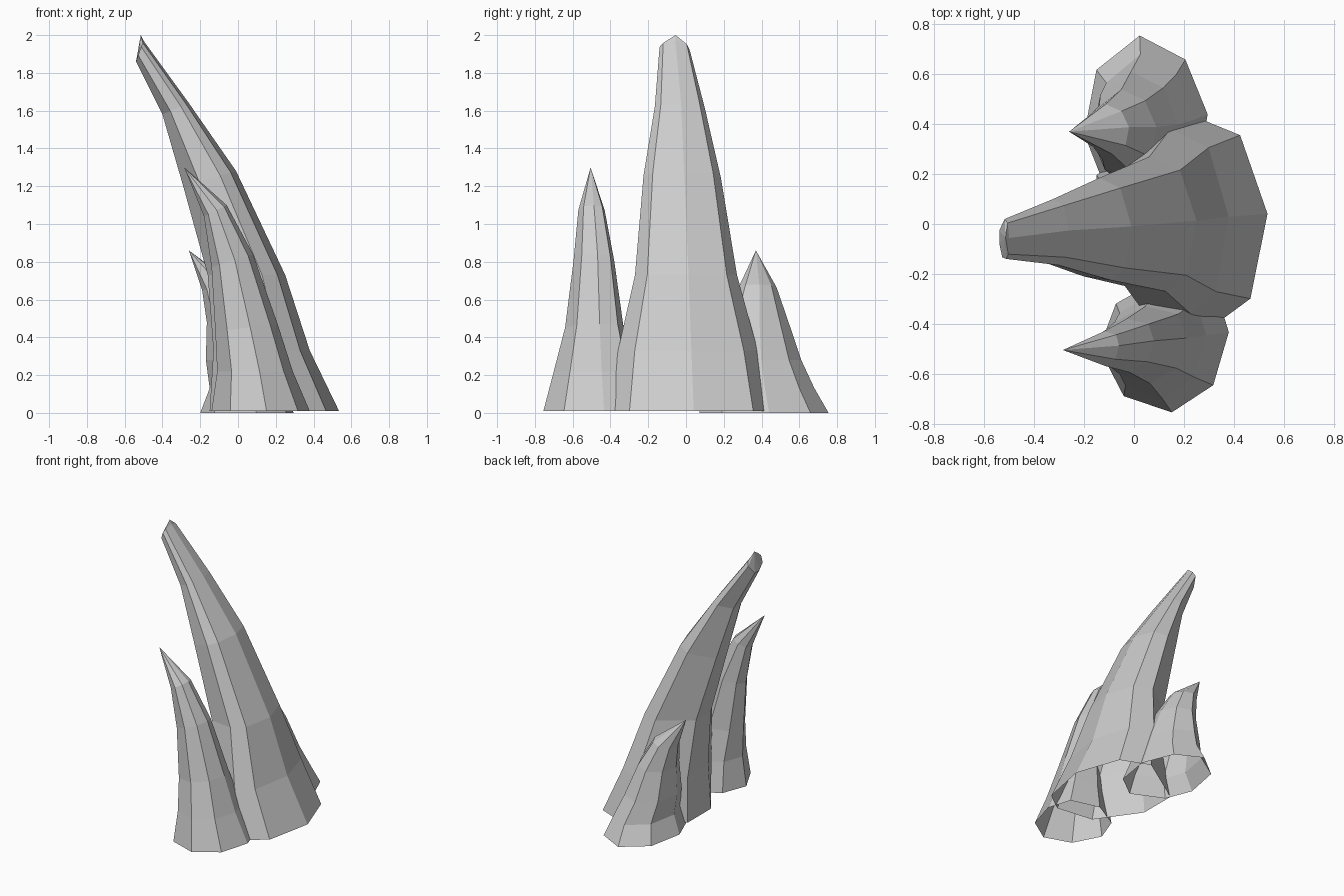
import bpy
import bmesh

# Remove the default object
default = bpy.data.objects.get("Cube")
if default:
    bpy.data.objects.remove(default, do_unlink=True)

# One flat stone colour for every spike
stone = bpy.data.materials.new("stone_grey")
stone.use_nodes = True
grey = (0.6, 0.6, 0.6, 1.0)
stone.diffuse_color = grey
stone.node_tree.nodes["Principled BSDF"].inputs["Base Color"].default_value = grey

# Eight-sided cross-sections: u runs from the inner side (0) to the outer
# side (1), v runs across the width from -1 to 1
TALL_SECTION = [(1, .05), (.9, -.76), (.7, -1), (.3, -.92),
                (0, -.22), (0, .42), (.54, 1), (.84, .8)]
FRONT_SECTION = [(1, .18), (.88, -.6), (.56, -1), (.19, -.76),
                 (0, -.06), (.13, .6), (.5, 1), (.9, .8)]
BACK_SECTION = [(1, .08), (.92, -.65), (.6, -1), (.15, -.7),
                (0, -.15), (.1, .6), (.45, 1), (.82, .72)]


def build_spike(name, section, rings, tip):
    """Skin a section along rings of (x_in, z_in, x_out, z_out, y_min, y_max)."""
    bm = bmesh.new()
    loops = []
    for x_in, z_in, x_out, z_out, y_min, y_max in rings:
        loop = []
        for u, v in section:
            x = x_in + (x_out - x_in) * u
            y = (y_min + y_max) / 2 + v * (y_max - y_min) / 2
            z = z_in + (z_out - z_in) * u
            loop.append(bm.verts.new((x, y, z)))
        loops.append(loop)

    # Side walls between neighbouring rings, then a fan to the tip;
    # the foot stays open
    count = len(section)
    for lower, upper in zip(loops, loops[1:]):
        for i in range(count):
            j = (i + 1) % count
            bm.faces.new((lower[j], lower[i], upper[i], upper[j]))
    end = loops[-1]
    point = bm.verts.new(tip)
    for i in range(count):
        bm.faces.new((end[(i + 1) % count], end[i], point))

    mesh = bpy.data.meshes.new(name)
    bm.to_mesh(mesh)
    bm.free()
    mesh.materials.append(stone)
    spike = bpy.data.objects.new(name, mesh)
    bpy.context.collection.objects.link(spike)


# Tall leaning middle spike with a blunt end
build_spike("tall_spike", TALL_SECTION, [
    (-.15, .01, .535, .01, -.4, .44),
    (-.13, .33, .38, .33, -.36, .38),
    (-.16, .73, .25, .73, -.27, .27),
    (-.29, 1.2, -.01, 1.28, -.225, .185),
    (-.4, 1.58, -.26, 1.64, -.165, .1),
    (-.54, 1.86, -.5, 1.97, -.14, .02),
], tip=(-.515, -.055, 2))

# Medium spike at the front
build_spike("front_spike", FRONT_SECTION, [
    (-.14, .01, .38, .01, -.755, -.21),
    (-.11, .22, .29, .22, -.7, -.27),
    (-.12, .43, .21, .47, -.64, -.33),
    (-.14, .77, .08, .84, -.595, -.38),
    (-.18, 1.04, -.06, 1.1, -.57, -.43),
], tip=(-.285, -.505, 1.3))

# Small spike at the back
build_spike("back_spike", BACK_SECTION, [
    (-.2, 0, .295, 0, .07, .755),
    (-.15, .13, .24, .13, .11, .68),
    (-.17, .28, .18, .28, .15, .61),
    (-.165, .48, .09, .5, .21, .54),
    (-.19, .65, -.02, .68, .28, .48),
], tip=(-.26, .37, .86))
